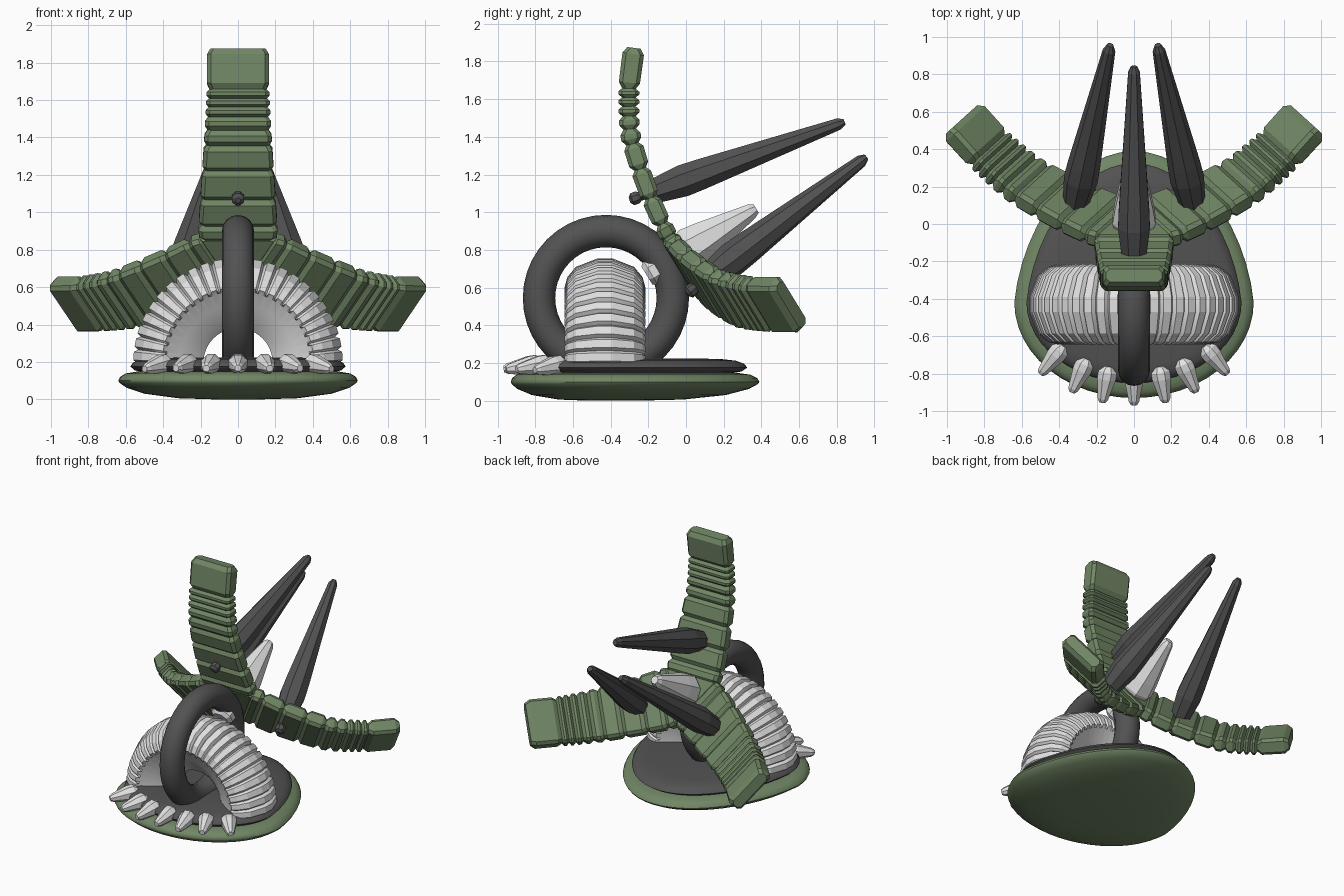
import bpy, bmesh, math
from mathutils import Vector, Matrix

if "Cube" in bpy.data.objects:
    bpy.data.objects.remove(bpy.data.objects["Cube"])


def material(name, rgb):
    m = bpy.data.materials.new(name)
    m.diffuse_color = (*rgb, 1)
    m.use_nodes = True
    m.node_tree.nodes["Principled BSDF"].inputs["Base Color"].default_value = m.diffuse_color
    return m


GREEN = material("moss green", (0.165, 0.24, 0.13))
DARK = material("dark grey", (0.085, 0.085, 0.085))
WHITE = material("pale grey", (0.76, 0.76, 0.76))


def loft(name, rings, mat, smooth=None):
    """Skin a list of closed rings and cap both ends."""
    bm = bmesh.new()
    loops = [[bm.verts.new(p) for p in ring] for ring in rings]
    n = len(loops[0])
    for a, b in zip(loops, loops[1:]):
        for i in range(n):
            j = (i + 1) % n
            bm.faces.new((a[i], a[j], b[j], b[i]))
    bm.faces.new(loops[0][::-1])
    bm.faces.new(loops[-1])
    bmesh.ops.recalc_face_normals(bm, faces=bm.faces)
    me = bpy.data.meshes.new(name)
    bm.to_mesh(me)
    bm.free()
    me.materials.append(mat)
    ob = bpy.data.objects.new(name, me)
    bpy.context.collection.objects.link(ob)
    if smooth:
        bpy.ops.object.select_all(action='DESELECT')
        ob.select_set(True)
        bpy.context.view_layer.objects.active = ob
        bpy.ops.object.shade_smooth_by_angle(angle=math.radians(smooth))
    return ob


def spindle(name, a, b, profile, mat, sides=8):
    """Faceted turned shape along a->b; profile is (distance, radius)."""
    a, b = Vector(a), Vector(b)
    q = (b - a).to_track_quat('Z', 'Y')
    rings = []
    for t, r in profile:
        rings.append([a + q @ Vector((r * math.cos(k), r * math.sin(k), t))
                      for k in (2 * math.pi * (i + 0.5) / sides for i in range(sides))])
    return loft(name, rings, mat)


def pebble(name, half_w, front, back, mid, layers, mat):
    """Egg-outlined lens; layers are (outline scale, z)."""
    rings = []
    for s, z in layers:
        ring = []
        for i in range(48):
            t = 2 * math.pi * i / 48
            c, sn = math.cos(t), math.sin(t)
            ly = (back - mid) if sn > 0 else (mid - front)
            w = half_w * c * (1 - 0.12 * max(sn, 0))
            ring.append((w * s, mid + ly * sn * s, z))
        rings.append(ring)
    return loft(name, rings, mat, 50)


# base: two stacked egg-shaped pebbles
pebble("lower_base", 0.64, -0.93, 0.39, -0.42,
       [(0.2, 0), (0.5, 0.006), (0.78, 0.03), (0.93, 0.062), (0.99, 0.088), (1, 0.1),
        (0.985, 0.12), (0.94, 0.138), (0.85, 0.148), (0.4, 0.15)], GREEN)
pebble("upper_base", 0.575, -0.85, 0.325, -0.42,
       [(0.4, 0.13), (0.85, 0.14), (0.96, 0.155), (1, 0.175), (0.98, 0.195),
        (0.92, 0.212), (0.8, 0.222), (0.3, 0.225)], DARK)

# claws along the front edge
claw = [(0, 0.032), (0.03, 0.054), (0.07, 0.054), (0.18, 0.03), (0.2, 0.018)]
for i, (bx, by, tx, ty) in enumerate([(0, -0.77, 0, -0.98), (0.135, -0.76, 0.17, -0.955),
                                      (0.25, -0.72, 0.335, -0.905), (0.375, -0.65, 0.49, -0.79)]):
    for s in ((1, -1) if i else (1,)):
        spindle(f"claw_{i}_{'r' if s > 0 else 'l'}", (s * bx, by, 0.197),
                (s * tx, ty, 0.165), claw, WHITE)

# ribbed half wheel with dished sides
half = [(0.04, 0.56), (0.155, 0.515), (0.2, 0.46), (0.215, 0.405), (0.195, 0.385),
        (0.15, 0.31), (0.1, 0.235), (0.05, 0.185)]
profile = half + [(-y, r) for y, r in reversed(half)]
RIBS = 24
rings = []
for i in range(RIBS):
    for f, groove in ((0, 0.022), (0.2, 0), (0.8, 0)) + (((1, 0.022),) if i == RIBS - 1 else ()):
        a = math.pi * (i + f) / RIBS
        rings.append([(math.cos(a) * rr, -0.43 + y * (1 - groove * (r > 0.4)),
                       0.195 + math.sin(a) * rr)
                      for y, r in profile for rr in [r - groove * (r > 0.4)]])
loft("half_wheel", rings, WHITE, 18)

# ring passing through the wheel
bpy.ops.mesh.primitive_torus_add(major_radius=0.355, minor_radius=0.086, major_segments=40,
                                 minor_segments=16, location=(0, -0.425, 0.545),
                                 rotation=(0, math.pi / 2, 0))
ring = bpy.context.object
ring.name = "ring"
ring.data.materials.append(DARK)
bpy.ops.object.shade_smooth_by_angle(angle=math.radians(40))

# tilted three-fold frame: local y = radial, local z = axis
tilt = math.radians(31.5)
c, s = math.cos(tilt), math.sin(tilt)
frame = Matrix(((-1, 0, 0, 0), (0, -s, c, -0.08), (0, c, s, 0.743), (0, 0, 0, 1)))

# arm: curved chain of chamfered blocks
path = [(0.0, 0.056), (0.1, 0.056), (0.268, 0.07), (0.42, 0.096), (0.569, 0.132), (0.654, 0.155),
        (0.713, 0.18), (0.804, 0.231), (0.872, 0.273), (0.907, 0.295), (1.08, 0.435)]


def height(r):
    for (r0, h0), (r1, h1) in zip(path, path[1:]):
        if r <= r1 or r1 == path[-1][0]:
            return h0 + (h1 - h0) * (r - r0) / (r1 - r0)


def arm_section(r, shrink):
    d = Vector((0, 0.08, height(r + 0.04) - height(r - 0.04))).normalized()
    n = Vector((0, -d.z, d.y))
    o = Vector((0, r, height(r)))
    w = max(0.165, 0.222 - 0.062 * r) - shrink * 0.7
    if r < 0.16:
        w = 0.205 - shrink
    h = 0.047 + 0.01 * r - shrink
    k = 0.02
    pts = [(w, h - k), (w - k, h), (k - w, h), (-w, h - k),
           (-w, k - h), (k - w, -h), (w - k, -h), (w, k - h)]
    return [o + Vector((x, 0, 0)) + n * z for x, z in pts]


joints = [0.1, 0.19, 0.34, 0.5, 0.635, 0.71, 0.77, 0.815, 0.855, 0.895, 1.065]
rings = []
for r0, r1 in zip(joints, joints[1:]):
    e = min(0.025, 0.33 * (r1 - r0))
    rings += [arm_section(r0, 0.02), arm_section(r0 + e, 0), arm_section(r1 - e, 0)]
rings.append(arm_section(joints[-1], 0.022))
arm = loft("arm", rings, GREEN)

# spike: small knob in front of the arm, long taper behind it
spike = spindle("spike", (0, 0.388, -0.02), (0, 0.145, 1.178),
                [(0, 0.015), (0.015, 0.036), (0.045, 0.036), (0.06, 0.026), (0.12, 0.03),
                 (0.135, 0.07), (0.3, 0.092), (0.4, 0.088), (1.18, 0.034), (1.215, 0.018)], DARK)

for i in range(3):
    turn = frame @ Matrix.Rotation(i * 2 * math.pi / 3, 4, 'Z')
    for src in (arm, spike):
        ob = src if i == 0 else src.copy()
        if i:
            ob.name = f"{src.name}_{i}"
            bpy.context.collection.objects.link(ob)
        ob.matrix_world = turn

# triangular hub plate joining the arms
hub = loft("hub", [[(q * math.sin(a), -q * math.cos(a), z)
                    for a in (0, 2 * math.pi / 3, 4 * math.pi / 3)]
                   for q, z in ((0.22, 0.015), (0.24, 0.03), (0.24, 0.08), (0.22, 0.095))], GREEN)
hub.matrix_world = frame

# central pale peg through the hub
peg = spindle("centre_peg", (0, 0, -0.15), (0, 0, 0.53),
              [(0, 0.06), (0.025, 0.083), (0.06, 0.083), (0.1, 0.06), (0.19, 0.06), (0.23, 0.11),
               (0.27, 0.125), (0.36, 0.11), (0.65, 0.045), (0.68, 0.028)], WHITE)
peg.matrix_world = frame
